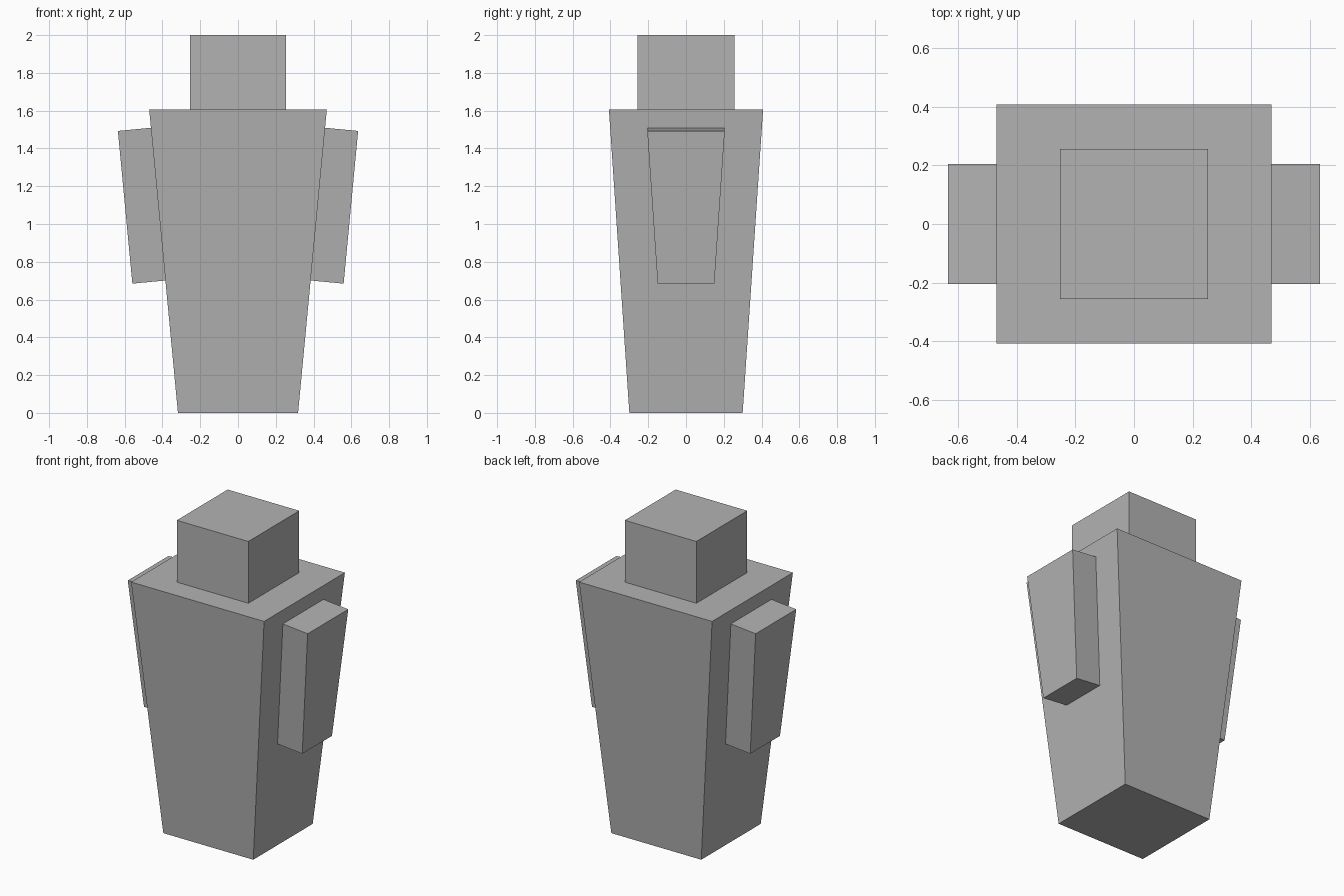
import bpy
import bmesh
from mathutils import Matrix, Vector

if "Cube" in bpy.data.objects:
    bpy.data.objects.remove(bpy.data.objects["Cube"], do_unlink=True)

grey = bpy.data.materials.new("plain grey")
grey.use_nodes = True
colour = (0.45, 0.45, 0.45, 1)
grey.diffuse_color = colour
grey.node_tree.nodes["Principled BSDF"].inputs["Base Color"].default_value = colour


def tapered_box(name, bottom, top, low, high):
    """Box whose bottom and top have their own (x, y) half sizes and centres."""
    bm = bmesh.new()
    bmesh.ops.create_cube(bm, size=2)
    for v in bm.verts:
        half, centre = (top, high) if v.co.z > 0 else (bottom, low)
        v.co = Vector(centre) + Vector((v.co.x * half[0], v.co.y * half[1], 0))
    mesh = bpy.data.meshes.new(name)
    bm.to_mesh(mesh)
    bm.free()
    mesh.materials.append(grey)
    obj = bpy.data.objects.new(name, mesh)
    bpy.context.collection.objects.link(obj)
    return obj


# Torso and head
tapered_box("body", (0.318, 0.3), (0.47, 0.408), (0, 0, 0), (0, 0, 1.605))
tapered_box("head", (0.253, 0.257), (0.253, 0.257), (0, 0, 1.6), (0, 0, 2))

# Arms lean outwards and lie flat against the sloping sides of the torso
tilt = 0.0945
for name, side in (("left_arm", 1), ("right_arm", -1)):
    arm = tapered_box(name, (0.09, 0.15), (0.09, 0.205), (0, 0, -0.406), (0, 0, 0.406))
    lean = Matrix.Translation((side * 0.508, 0, 1.097)) @ Matrix.Rotation(side * tilt, 4, "Y")
    arm.data.transform(lean)
